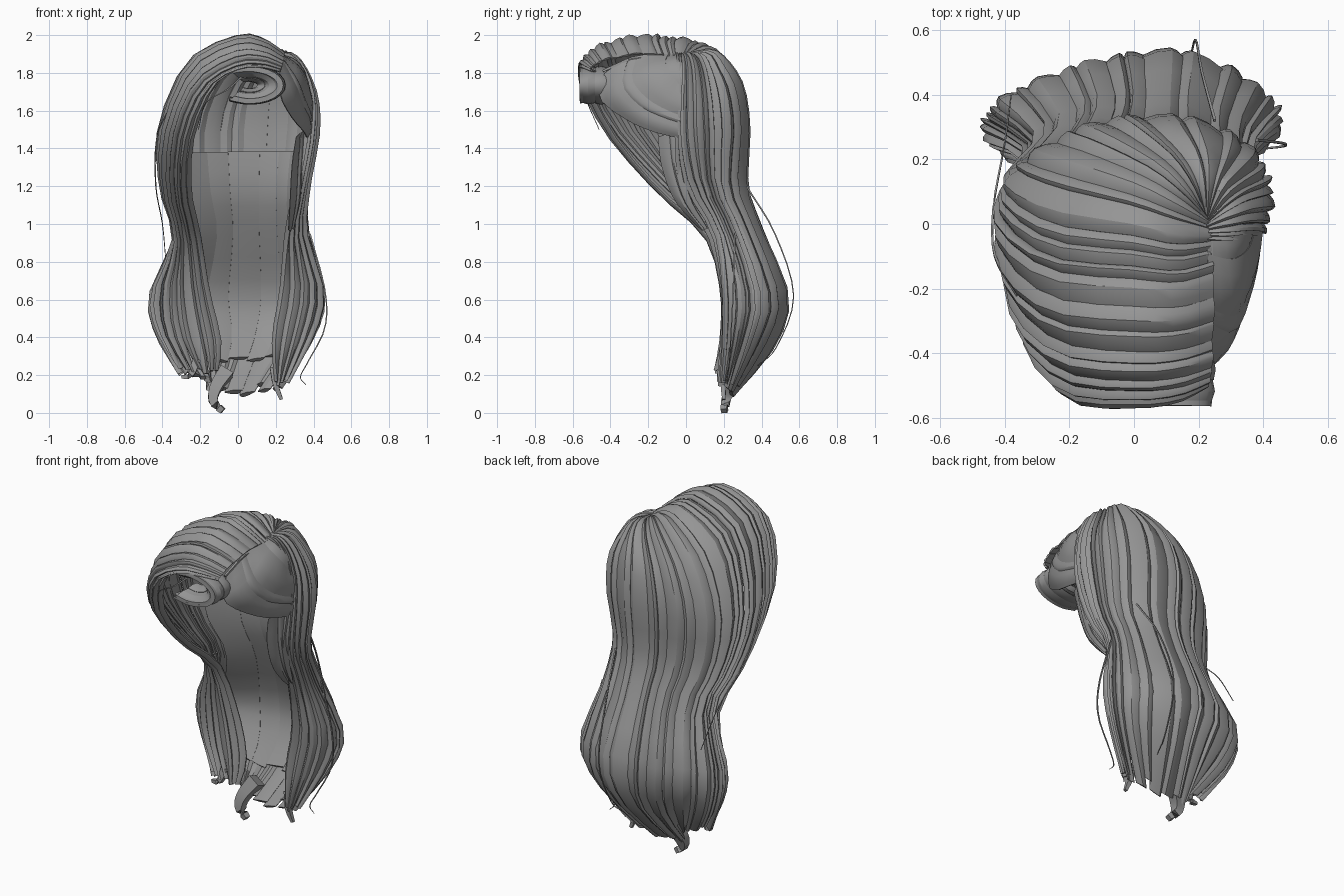
import bpy, math, random
from mathutils import Vector
random.seed(11)

hair = bpy.data.materials.new("hair_grey")
hair.diffuse_color = (0.3, 0.3, 0.3, 1)

# Guide strands, root to tip: swept fringe and left side
SWOOP = [
    [(.2, -.48, 1.8), (.12, -.53, 1.81), (.01, -.54, 1.81), (-.12, -.53, 1.73), (-.23, -.39, 1.46),
     (-.25, -.16, 1.18), (-.2, .1, .94), (-.15, .2, .65), (-.09, .2, .4), (-.08, .16, .2)],
    [(.23, -.5, 1.83), (.13, -.54, 1.86), (-.01, -.55, 1.85), (-.2, -.53, 1.73), (-.31, -.39, 1.48),
     (-.33, -.12, 1.18), (-.28, .13, .93), (-.27, .2, .65), (-.23, .2, .4), (-.16, .17, .2)],
    [(.24, -.42, 1.87), (.14, -.45, 1.92), (0, -.46, 1.93), (-.22, -.43, 1.81), (-.36, -.29, 1.5),
     (-.38, -.05, 1.2), (-.32, .16, .92), (-.38, .21, .65), (-.36, .22, .42), (-.24, .19, .2)],
    [(.245, -.25, 1.9), (.14, -.28, 1.965), (0, -.28, 1.98), (-.25, -.25, 1.85), (-.4, -.12, 1.5),
     (-.4, .04, 1.2), (-.33, .2, .92), (-.45, .27, .62), (-.41, .26, .42), (-.27, .2, .2)]]
# Crown to left back
BACK = [
    [(.24, -.08, 1.89), (.13, -.1, 1.965), (0, -.08, 1.975), (-.25, -.05, 1.84), (-.4, .05, 1.5),
     (-.38, .14, 1.2), (-.31, .24, .95), (-.44, .34, .62), (-.4, .32, .4), (-.27, .22, .2)],
    [(.23, 0, 1.9), (.12, .05, 1.95), (0, .1, 1.93), (-.2, .16, 1.78), (-.32, .2, 1.5),
     (-.3, .22, 1.2), (-.24, .31, .95), (-.32, .43, .62), (-.28, .38, .4), (-.17, .25, .17)],
    [(.225, .02, 1.9), (.17, .12, 1.925), (.1, .2, 1.87), (-.02, .285, 1.72), (-.08, .315, 1.5),
     (-.07, .31, 1.2), (-.05, .39, .97), (-.08, .51, .62), (-.06, .44, .36), (-.13, .23, .08)],
    [(.225, .02, 1.9), (.22, .14, 1.915), (.2, .22, 1.85), (.16, .295, 1.72), (.14, .325, 1.5),
     (.13, .315, 1.2), (.13, .39, .97), (.14, .53, .62), (.1, .46, .36), (0, .23, .08)]]
# Right side
SIDE = [
    [(.225, .01, 1.9), (.27, .12, 1.9), (.31, .17, 1.82), (.35, .22, 1.7), (.345, .245, 1.5),
     (.31, .23, 1.2), (.31, .32, .97), (.36, .44, .62), (.32, .39, .4), (.13, .24, .11)],
    [(.225, 0, 1.9), (.29, .05, 1.89), (.34, .08, 1.82), (.4, .1, 1.68), (.415, .11, 1.5),
     (.365, .13, 1.2), (.36, .24, .95), (.45, .33, .62), (.39, .3, .4), (.22, .22, .13)],
    [(.225, -.02, 1.9), (.29, -.01, 1.89), (.35, 0, 1.81), (.4, 0, 1.66), (.395, 0, 1.45),
     (.35, .05, 1.2), (.32, .18, .95), (.38, .22, .65), (.33, .22, .4), (.22, .2, .13)],
    [(.225, -.05, 1.9), (.28, -.05, 1.88), (.33, -.04, 1.8), (.36, -.04, 1.66), (.35, -.05, 1.45),
     (.3, -.03, 1.2), (.25, .12, .95), (.22, .2, .65), (.18, .2, .4), (.19, .18, .15)]]
# Right temple, swept back from the parting
TEMPLE = [
    [(.225, .01, 1.9), (.29, 0, 1.885), (.33, .01, 1.85), (.35, .02, 1.82), (.36, .03, 1.8)],
    [(.23, -.15, 1.9), (.31, -.17, 1.84), (.36, -.13, 1.77), (.38, -.07, 1.7), (.39, 0, 1.66)],
    [(.23, -.3, 1.88), (.31, -.33, 1.74), (.35, -.24, 1.63), (.38, -.12, 1.57), (.39, 0, 1.53)],
    [(.22, -.43, 1.8), (.23, -.46, 1.67), (.29, -.33, 1.56), (.35, -.18, 1.49), (.37, -.02, 1.45)]]
# Ribbon hanging below the temple
RIBBON = [
    [(.35, -.04, 1.5), (.34, -.02, 1.3), (.33, .03, 1.12), (.29, .12, .97)],
    [(.31, -.15, 1.46), (.29, -.13, 1.3), (.28, -.06, 1.12), (.27, .08, .96)]]
# Fringe roll: a scroll open to the left, winding inwards
CURL = [[(.06 + rx * math.cos(a), y, 1.735 + rz * math.sin(a))
         for a in [math.radians(125 - 36 * k) for k in range(8)]]
        for rx, rz, y in ((.05, .025, -.44), (.11, .055, -.52), (.175, .09, -.555), (.18, .09, -.42))]


def spline(pts, t):
    """Smooth curve through pts, t in 0..1."""
    n = len(pts) - 1
    x = min(max(t, 0), 1) * n
    i = min(int(x), n - 1)
    f = x - i
    b, c = Vector(pts[i]), Vector(pts[i + 1])
    a = Vector(pts[i - 1]) if i else 2 * b - c
    d = Vector(pts[i + 2]) if i + 2 <= n else 2 * c - b
    return b + .5 * f * (c - a + f * (2 * a - 5 * b + 4 * c - d + f * (3 * (b - c) + d - a)))


def surface(guides, u, v):
    return spline([spline(g, v) for g in guides], u)


def frame(guides, u, v):
    """Point on the hair surface and its outward normal."""
    e = .01
    v0 = max(v, .02)
    du = surface(guides, min(u + e, 1), v0) - surface(guides, max(u - e, 0), v0)
    dv = surface(guides, u, min(v0 + e, 1)) - surface(guides, u, v0 - e)
    return surface(guides, u, v), du.cross(dv).normalized()


def make(name, verts, faces):
    me = bpy.data.meshes.new(name)
    me.from_pydata(verts, [], faces)
    me.materials.append(hair)
    ob = bpy.data.objects.new(name, me)
    bpy.context.collection.objects.link(ob)
    bpy.ops.object.select_all(action='DESELECT')
    ob.select_set(True)
    bpy.context.view_layer.objects.active = ob
    bpy.ops.object.shade_smooth_by_angle(angle=math.radians(28))


def loft(rings, verts, faces):
    """Join closed rings into a capped tube."""
    base, k = len(verts), len(rings[0])
    for r in rings:
        verts += r
    for j in range(len(rings) - 1):
        for i in range(k):
            p, q = base + j * k + i, base + j * k + (i + 1) % k
            faces.append((p, p + k, q + k, q))
    faces.append(tuple(range(base, base + k)))
    faces.append(tuple(range(base + (len(rings) - 1) * k, base + len(rings) * k))[::-1])


def locks(name, guides, u0, u1, count, rows=22, v0=0, v1=1, inset=0, bump=.016, thick=.01, flick=.03, thin=.4):
    """Cut a stretch of the hair surface into overlapping ridged locks."""
    verts, faces = [], []
    cuts = [0]
    for i in range(count):
        cuts.append(cuts[-1] + random.uniform(.45, 1.55))
    cuts = [u0 + (u1 - u0) * c / cuts[-1] for c in cuts]
    for a, b in zip(cuts, cuts[1:]):
        lift = random.uniform(-.005, .005)
        skew = random.uniform(.2, .8)
        end = v1 - random.uniform(0, .02)
        swing = Vector((random.uniform(-1, 1) * flick, -random.random() * flick * .4, 0))
        # Outer ridge, then the gently bulged inner side
        section = ((0, -.3), (skew * .5, .6), (skew, 1), (.5 + skew * .5, .6), (1, -.3))
        rings = []
        for r in range(rows + 1):
            v = v0 + (end - v0) * r / rows
            grow = min(1, .35 + v * 3)
            taper = 1 if v < .92 else 1 - thin * (v - .92) / .08
            mid, half = (a + b) / 2, (b - a) * .54 * taper
            tip = swing * max(0, (v - .88) / .12) ** 2
            offsets = [(s, h * bump * grow + lift - inset) for s, h in section]
            offsets += [(s, lift - inset - (thick + h * bump) * grow) for s, h in ((1, 0), (.5, .6), (0, 0))]
            ring = []
            for s, h in offsets:
                u = min(max(mid + (2 * s - 1) * half, 0), 1)
                p, n = frame(guides, u, v)
                ring.append(p + n * h + tip)
            rings.append(ring)
        loft(rings, verts, faces)
    make(name, verts, faces)


ALL = SWOOP + BACK + SIDE
K = len(ALL) - 1
locks("fringe_and_left_locks", ALL, 0, 4 / K, 12)
locks("back_locks", ALL, 4 / K, 8.4 / K, 12, flick=.006, thin=-.1)
locks("right_locks", ALL, 8.4 / K, 1, 8, flick=.015, thin=.1)
locks("temple_locks", TEMPLE, 0, 1, 4, rows=10, bump=.008, thick=.008, flick=0, thin=0)
locks("temple_ribbon", RIBBON, 0, 1, 2, rows=10, bump=.008, thick=.006, flick=0)
locks("fringe_roll", CURL, 0, 1, 6, rows=18, bump=.012, thick=.006, flick=0, thin=0)
locks("under_locks", ALL, 4.6 / K, 9.6 / K, 7, rows=12, v0=.49, v1=.94, inset=.035, bump=.012, thick=.006, flick=0)


def wisp(name, pts, radius=.006, rows=16):
    """Thin loose strand with four sides."""
    verts, faces, rings = [], [], []
    for r in range(rows + 1):
        t = r / rows
        p = spline(pts, t)
        d = (spline(pts, min(t + .02, 1)) - spline(pts, max(t - .02, 0))).normalized()
        x = d.orthogonal().normalized()
        y = d.cross(x)
        w = radius * (1 - .6 * t)
        rings.append([p + w * (math.cos(k * math.pi / 2) * x + math.sin(k * math.pi / 2) * y) for k in range(4)])
    loft(rings, verts, faces)
    make(name, verts, faces)


# Closed parting line
wisp("parting", [(.225, .04, 1.885), (.232, -.1, 1.88), (.232, -.3, 1.865), (.22, -.44, 1.81)], .02, 8)
# Loose strands
wisp("left_wisp", [(-.36, -.22, 1.62), (-.43, -.1, 1.45), (-.435, .05, 1.2), (-.4, .25, 1), (-.38, .4, .78)])
wisp("back_wisp", [(.25, .32, 1.2), (.21, .47, .95), (.19, .57, .62), (.17, .48, .35), (.15, .38, .25)])
wisp("right_wisp", [(.38, .26, .95), (.46, .25, .65), (.46, .24, .45), (.37, .23, .27), (.33, .22, .19), (.36, .22, .15)])
wisp("fringe_wisp", [(.02, -.5, 1.78), (-.06, -.53, 1.71), (-.17, -.52, 1.64), (-.21, -.46, 1.5)])
# Curled tips at the hem
wisp("back_tip", [(-.06, .27, .22), (-.12, .23, .13), (-.13, .21, .06), (-.08, .2, .01)], .055, 8)
wisp("right_tip", [(.19, .22, .24), (.2, .2, .15), (.23, .2, .07)], .03, 6)
wisp("left_tip", [(-.22, .2, .28), (-.25, .18, .2), (-.3, .18, .19)], .03, 6)
